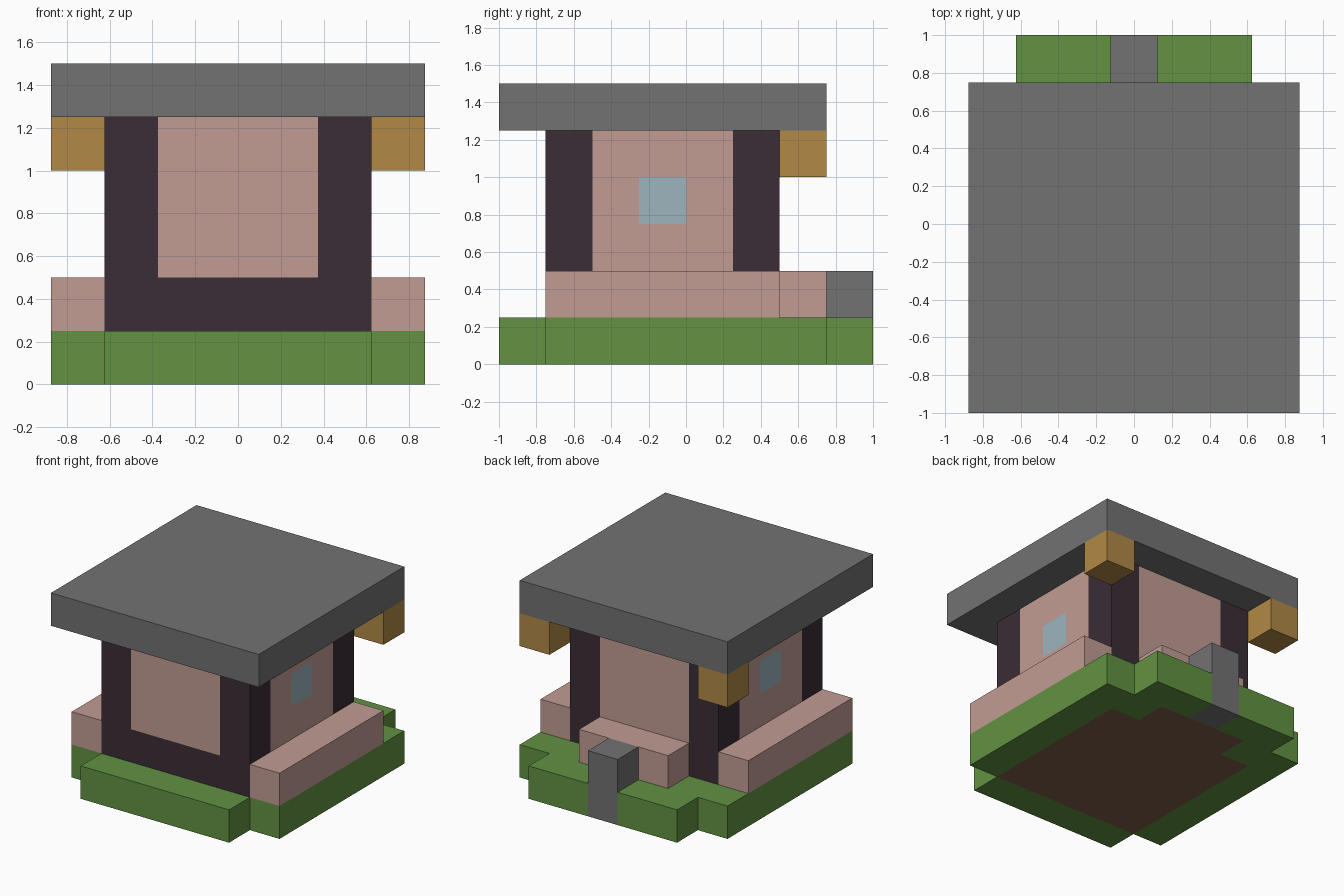
import bpy
import bmesh

# Remove the default cube only
old = bpy.data.objects.get("Cube")
if old:
    bpy.data.objects.remove(old, do_unlink=True)


def linear(v):
    v /= 255
    return v / 12.92 if v <= 0.04045 else ((v + 0.055) / 1.055) ** 2.4


def material(name, *rgb):
    colour = [linear(v) for v in rgb] + [1.0]
    mat = bpy.data.materials.new(name)
    mat.use_nodes = True
    mat.diffuse_color = colour
    for node in mat.node_tree.nodes:
        if node.type == "BSDF_PRINCIPLED":
            node.inputs["Base Color"].default_value = colour
            node.inputs["Roughness"].default_value = 0.9
    return mat


GRASS = material("grass_green", 98, 146, 66)
SOIL = material("soil_brown", 129, 93, 73)
STONE = material("stone_grey", 114, 114, 114)
PLASTER = material("pink_plaster", 194, 156, 148)
TIMBER = material("dark_timber", 59, 45, 54)
LANTERN = material("lantern_gold", 177, 137, 70)
GLASS = material("pale_blue_glass", 157, 181, 191)


def box(name, xs, ys, zs, mat):
    """Axis-aligned block spanning the given ranges."""
    bm = bmesh.new()
    bmesh.ops.create_cube(bm, size=1)
    for v in bm.verts:
        for axis, (lo, hi) in enumerate((xs, ys, zs)):
            v.co[axis] = hi if v.co[axis] > 0 else lo
    mesh = bpy.data.meshes.new(name)
    bm.to_mesh(mesh)
    bm.free()
    mesh.materials.append(mat)
    obj = bpy.data.objects.new(name, mesh)
    bpy.context.scene.collection.objects.link(obj)
    return obj


def pair(name, xs, ys, zs, mat):
    """The same block on both sides of x = 0."""
    box("left_" + name, xs, ys, zs, mat)
    box("right_" + name, (-xs[1], -xs[0]), ys, zs, mat)


# Main grid lines
IN, OUT, EDGE = 0.375, 0.625, 0.875
GROUND = (0, 0.25)
LOW = (0.25, 0.5)
WALL = (0.5, 1.25)
FULL = (0.25, 1.25)

# Ground: soil under the house, grass around it
box("soil_bed", (-OUT, OUT), (-0.75, 0.5), GROUND, SOIL)
box("soil_under_bench", (-IN, IN), (0.5, 0.75), GROUND, SOIL)
box("front_grass", (-OUT, OUT), (-1, -0.75), GROUND, GRASS)
pair("side_grass", (OUT, EDGE), (-0.75, 0.75), GROUND, GRASS)
pair("corner_grass", (IN, OUT), (0.5, 0.75), GROUND, GRASS)
pair("back_grass", (0.125, OUT), (0.75, 1), GROUND, GRASS)

# Timber frame
pair("front_post", (IN, OUT), (-0.75, -0.5), FULL, TIMBER)
pair("back_post", (IN, OUT), (0.25, 0.5), FULL, TIMBER)
box("front_sill", (-IN, IN), (-0.75, -0.5), LOW, TIMBER)

# Plaster walls flush with the posts
box("front_wall", (-IN, IN), (-0.75, -0.5), WALL, PLASTER)
box("back_wall", (-IN, IN), (0.25, 0.5), FULL, PLASTER)

# Side walls, built around a flush window
SIDE = (IN, OUT)
pair("side_wall_lower", SIDE, (-0.5, 0.25), (0.25, 0.75), PLASTER)
pair("side_wall_upper", SIDE, (-0.5, 0.25), (1, 1.25), PLASTER)
pair("side_wall_front", SIDE, (-0.5, -0.25), (0.75, 1), PLASTER)
pair("side_wall_back", SIDE, (0, 0.25), (0.75, 1), PLASTER)
pair("window", SIDE, (-0.25, 0), (0.75, 1), GLASS)

# Low ledges along the sides, back bench and stone block
pair("side_ledge", (OUT, EDGE), (-0.75, 0.5), LOW, PLASTER)
box("back_bench", (-IN, IN), (0.5, 0.75), LOW, PLASTER)
box("stone_block", (-0.125, 0.125), (0.75, 1), (0, 0.5), STONE)

# Flat roof with lanterns under the rear corners
box("roof", (-EDGE, EDGE), (-1, 0.75), (1.25, 1.5), STONE)
pair("lantern", (OUT, EDGE), (0.5, 0.75), (1, 1.25), LANTERN)
